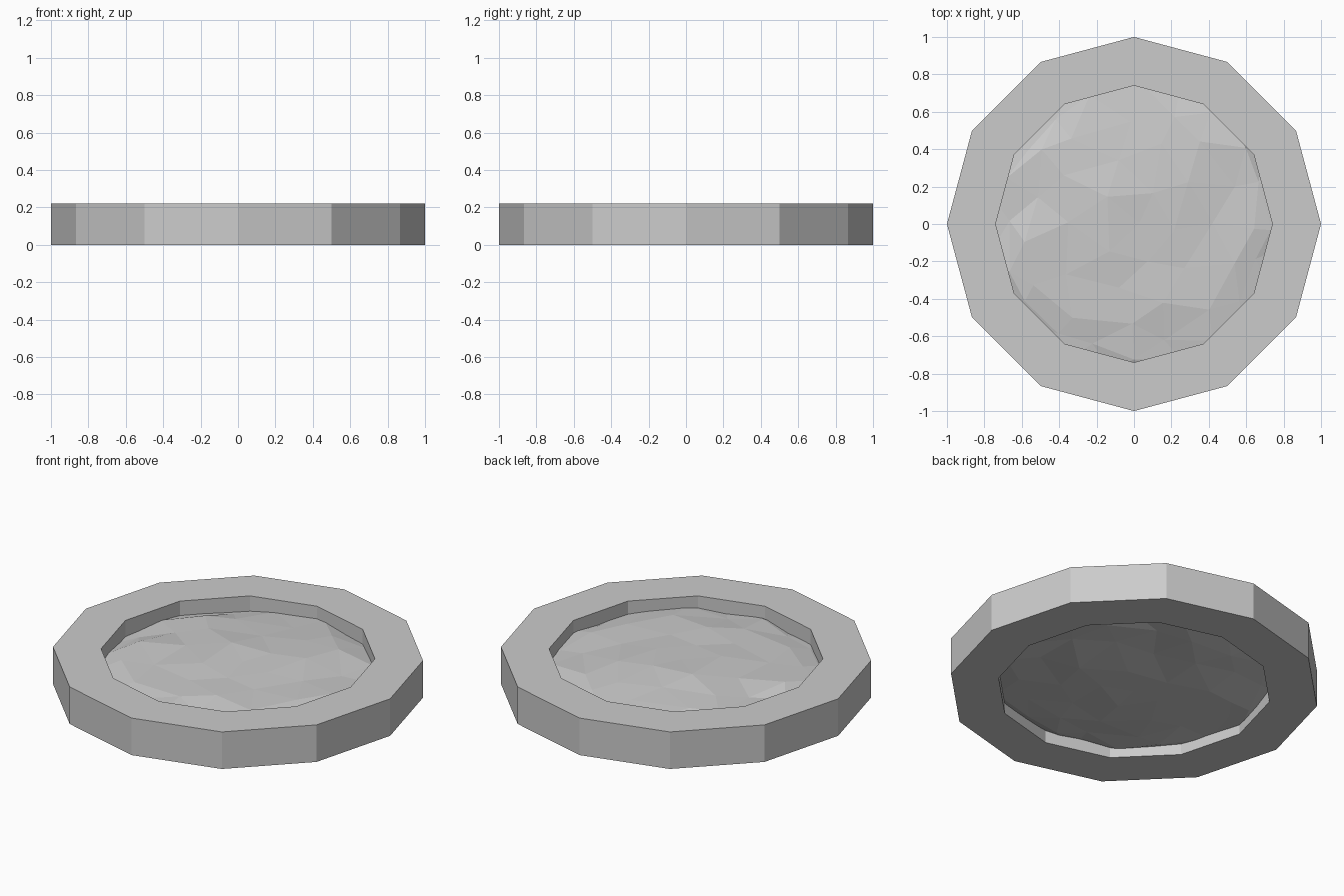
import bpy, bmesh, math, random
from mathutils import Vector

if "Cube" in bpy.data.objects:
    bpy.data.objects.remove(bpy.data.objects["Cube"])

random.seed(4)
SIDES, HEIGHT = 12, 0.22


def make_object(name, bm):
    bmesh.ops.recalc_face_normals(bm, faces=bm.faces[:])
    mesh = bpy.data.meshes.new(name)
    bm.to_mesh(mesh)
    bm.free()
    obj = bpy.data.objects.new(name, mesh)
    bpy.context.collection.objects.link(obj)
    return obj


# Twelve-sided outer rim: a rectangular profile swept around z
bm = bmesh.new()
profile = [(0.74, 0), (1, 0), (1, HEIGHT), (0.74, HEIGHT)]
rings = []
for i in range(SIDES):
    a = math.tau * i / SIDES
    rings.append([bm.verts.new((r * math.cos(a), r * math.sin(a), z)) for r, z in profile])
for i in range(SIDES):
    p, q = rings[i], rings[(i + 1) % SIDES]
    for j in range(4):
        k = (j + 1) % 4
        bm.faces.new((p[j], q[j], q[k], p[k]))
make_object("rim", bm)

# Rough faceted filling: a squashed ball, jittered, its edge buried in the rim
bm = bmesh.new()
bmesh.ops.create_icosphere(bm, subdivisions=3, radius=1)
for v in bm.verts:
    r = math.hypot(v.co.x, v.co.y)
    jitter = Vector((random.uniform(-0.04, 0.04), random.uniform(-0.04, 0.04), 0))
    z = 0.10 + 0.085 * v.co.z + random.uniform(-0.012, 0.012)
    v.co = Vector((v.co.x * 0.82, v.co.y * 0.82, 0)) + jitter
    v.co.z = min(max(z, 0.01), HEIGHT - 0.02)
make_object("filling", bm)
